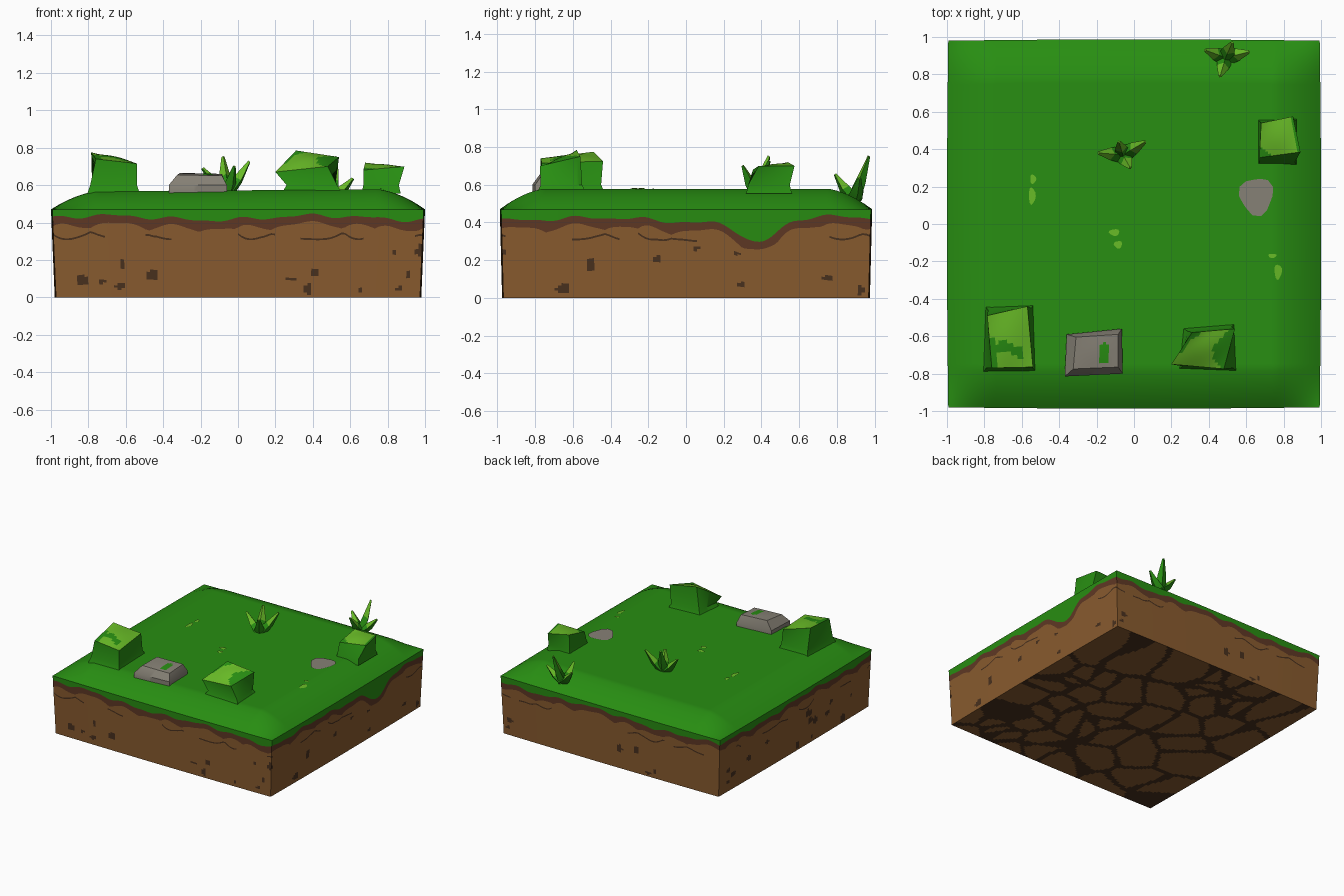
import bpy, bmesh, math, random
from mathutils import Vector

if "Cube" in bpy.data.objects:
    bpy.data.objects.remove(bpy.data.objects["Cube"])
random.seed(4)

def material(name, r, g, b):
    m = bpy.data.materials.new(name)
    m.diffuse_color = (r, g, b, 1)
    m.use_nodes = True
    m.node_tree.nodes["Principled BSDF"].inputs["Base Color"].default_value = m.diffuse_color
    return m

MATS = [material("grass_green", .021, .27, .006), material("light_green", .14, .50, .02),
        material("earth_brown", .25, .105, .028), material("dark_earth", .065, .03, .013),
        material("red_brown", .115, .04, .018), material("stone_grey", .24, .22, .18)]
GREEN, LIGHT, EARTH, DARK, RED, GREY = range(6)

def finish(name, bm, angle=40, weld=True):
    if weld:
        bmesh.ops.remove_doubles(bm, verts=bm.verts, dist=1e-5)
    bmesh.ops.recalc_face_normals(bm, faces=bm.faces)
    me = bpy.data.meshes.new(name)
    bm.to_mesh(me)
    bm.free()
    for m in MATS:
        me.materials.append(m)
    me.shade_smooth()
    me.set_sharp_from_angle(angle=math.radians(angle))
    ob = bpy.data.objects.new(name, me)
    bpy.context.collection.objects.link(ob)
    return ob

def grid_faces(bm, nu, nv, point, mat):
    """Grid of quads from point(i, j), coloured by mat(i, j)."""
    vs = [[bm.verts.new(point(i, j)) for j in range(nv + 1)] for i in range(nu + 1)]
    for i in range(nu):
        for j in range(nv):
            f = bm.faces.new((vs[i][j], vs[i + 1][j], vs[i + 1][j + 1], vs[i][j + 1]))
            f.material_index = mat(i, j)

# ---- ground block ----
N, RIM = 100, .47

def outline(u, v, z):
    h = z / RIM
    return (u * (.973 + .02 * h + .007 * (1 - v * v)),
            v * (.968 + .012 * h + .007 * (1 - u * u)), z)

def ground_z(x, y):
    def ease(d, w):
        t = max(0, min(1, d / w))
        return t * (1.6 - .6 * t)
    a = ease(1 - abs(x), .24) * ease(1 - abs(y), .22)
    return RIM + a * (.102 + .006 * x)

def wave(p, k, ph=0):
    return math.sin(2 * math.pi * k * p / 8 + ph)

def levels(p):
    """Heights of the colour borders at perimeter position p (0 to 8)."""
    q = p + .05 * wave(p, 9) + .03 * wave(p, 14, 1)
    g = .425 + .012 * wave(p, 7) + .008 * wave(p, 23, 2) + .005 * wave(p, 41)
    if 2 < p < 4:
        g -= .015 * math.sin(math.pi * (p - 2) / 2)
    g -= .12 * math.exp(-((p - 3.4) / .13) ** 2)
    scallop = abs(math.sin(math.pi * 4 * q))
    r = g - .055 + .025 * scallop ** .6 - .01
    s = min(.36, r - .012) - .045 * scallop ** .7
    return s, r, g

def perimeter(p):
    k, t = int(p) // 2 % 4, p % 2 - 1
    return [(t, -1), (1, t), (-t, 1), (-1, -t)][k]

LOW = 24
SPOTS = [(random.uniform(0, 8), random.uniform(.02, .28), random.uniform(.012, .035),
          random.uniform(.01, .035)) for _ in range(44)]

def side_point(i, j):
    p = 8 * i / (4 * N)
    s, r, g = levels(p)
    zs = [(s - .01) * k / LOW for k in range(LOW + 1)] + [s, r, g, RIM]
    return outline(*perimeter(p), zs[j])

def side_mat(i, j):
    p = 8 * (i + .5) / (4 * N)
    if j > LOW:
        return (EARTH, RED, GREEN)[j - LOW - 1]
    if j == LOW:
        return DARK if wave(p, 17) + wave(p, 6, 1) > .1 else EARTH
    z = levels(p)[0] * (j + .5) / LOW
    hit = any(((p - a) / w) ** 2 + ((z - b) / h) ** 2 < 1 for a, b, w, h in SPOTS)
    return DARK if hit else EARTH

def uv(i, j):
    return 2 * i / N - 1, 2 * j / N - 1

def top_point(i, j):
    x, y, _ = outline(*uv(i, j), RIM)
    u, v = uv(i, j)
    return x, y, ground_z(u, v)

# Underside: cobbles separated by dark cracks
CELLS = [(random.uniform(-1, 1), random.uniform(-1, 1)) for _ in range(55)]

def crack(i, j):
    u, v = uv(i + .5, j + .5)
    u, v = u + .03 * math.sin(9 * v), v + .03 * math.sin(8 * u)
    d = sorted(math.hypot(u - a, v - b) for a, b in CELLS)
    return DARK if d[1] - d[0] < .042 else EARTH

bm = bmesh.new()
grid_faces(bm, 4 * N, LOW + 4, side_point, side_mat)
grid_faces(bm, N, N, top_point, lambda i, j: GREEN)
grid_faces(bm, N, N, lambda i, j: outline(*uv(i, j), 0), crack)
finish("ground_block", bm)

# ---- lofted mounds: bushes and the big stone ----
def mound(name, base, top, body, top_rule, flare, dome):
    """base: 4 (x, y), top: 4 (x, y, z), both counter-clockwise from front left."""
    bm = bmesh.new()
    cx, cy = (sum(c[k] for c in base) / 4 for k in (0, 1))
    rings = [[(cx + (x - cx) * flare, cy + (y - cy) * flare, .555) for x, y in base],
             [(x, y, .60) for x, y in base], top]
    n = 14

    def bilinear(i, j):
        a, b = i / n, j / n
        c = [Vector(t) for t in top]
        p = c[0].lerp(c[1], a).lerp(c[3].lerp(c[2], a), b)
        p.z += dome * math.sin(math.pi * a) * math.sin(math.pi * b)
        return p
    grid_faces(bm, n, n, bilinear, lambda i, j: top_rule((i + .5) / n, (j + .5) / n))

    def wall(i, j):
        k, t = i // n % 4, i % n / n
        return Vector(rings[j][k]).lerp(Vector(rings[j][(k + 1) % 4]), t)
    grid_faces(bm, 4 * n, 2, wall, lambda i, j: body)
    finish(name, bm, 35)

mound("bush_left", [(-.79, -.77), (-.54, -.77), (-.55, -.45), (-.78, -.46)],
      [(-.76, -.77, .74), (-.54, -.765, .715), (-.57, -.44, .725), (-.785, -.49, .775)],
      GREEN, lambda a, b: GREEN if abs(b - .28 - .1 * math.sin(5 * a)) < .1 and a < .8
      or (a < .12 and b < .6) else LIGHT, 1.12, .015)
mound("bush_front", [(.26, -.76), (.53, -.77), (.52, -.55), (.28, -.57)],
      [(.2, -.75, .67), (.48, -.775, .70), (.54, -.56, .75), (.31, -.58, .785)],
      GREEN, lambda a, b: LIGHT if .3 < a + .25 * math.sin(3 * b) < .92
      or (a < .3 and b < .35) else GREEN, 1.2, .02)
mound("bush_right", [(.67, .33), (.86, .33), (.86, .55), (.67, .55)],
      [(.67, .355, .68), (.89, .385, .70), (.85, .575, .70), (.68, .54, .72)],
      GREEN, lambda a, b: GREEN if a + b < .3 or a > .93 else LIGHT, 1.1, .01)
mound("large_stone", [(-.37, -.815), (-.06, -.80), (-.065, -.56), (-.36, -.59)],
      [(-.325, -.775, .655), (-.085, -.765, .65), (-.085, -.59, .66), (-.31, -.605, .665)],
      GREY, lambda a, b: GREEN if ((a - .68) / .13) ** 2 + ((b - .45) / .34) ** 2 < 1
      else GREY, 1.0, .004)

# ---- flat patches on the grass ----
def patch(name, x, y, rx, ry, mat):
    bm = bmesh.new()
    ring = []
    for k in range(14):
        a = 2 * math.pi * k / 14
        w = 1 + .12 * math.sin(3 * a + x * 9)
        px, py = x + rx * w * math.cos(a), y + ry * w * math.sin(a)
        ring.append(bm.verts.new((px, py, ground_z(px, py) + .005)))
    bm.faces.new(ring).material_index = mat
    finish(name, bm)

patch("flat_stone", .655, .15, .09, .10, GREY)
for k, (x, y, rx, ry) in enumerate([(-.54, .24, .016, .025), (-.545, .15, .018, .045),
                                    (-.105, -.045, .028, .018), (-.085, -.11, .022, .02),
                                    (.74, -.17, .022, .012), (.77, -.255, .02, .04)]):
    patch(f"grass_fleck_{k + 1}", x, y, rx, ry, LIGHT)

# ---- grass tufts: bent four-sided blades ----
def tuft(name, x, y, tips):
    bm = bmesh.new()
    z0 = ground_z(x, y) - .02
    root = Vector((x, y, z0))
    for tip in tips:
        tip = Vector(tip)
        out = Vector((tip.x - x, tip.y - y, 0))
        side = Vector((-out.y, out.x, 0)).normalized()
        out.normalize()
        mid = root.lerp(tip, .5) + Vector((0, 0, -.012))
        rings = []
        for c, w in ((root, .045), (mid, .034), (tip, .009)):
            rings.append([bm.verts.new(c + o) for o in
                          (side * w, out * w * .7 - Vector((0, 0, w * .4)), -side * w,
                           Vector((0, 0, w * .6)) - out * w * .7)])
        for a, b, seg in ((rings[0], rings[1], 0), (rings[1], rings[2], 1)):
            for k in range(4):
                f = bm.faces.new((a[k], a[(k + 1) % 4], b[(k + 1) % 4], b[k]))
                f.material_index = LIGHT if seg and k > 1 else GREEN
        bm.faces.new(rings[2]).material_index = LIGHT
    finish(name, bm, 30, weld=False)

tuft("middle_tuft", -.06, .37, [(-.19, .38, .69), (-.08, .44, .75), (.06, .44, .725),
                                (-.02, .30, .70)])
tuft("back_tuft", .49, .89, [(.38, .93, .64), (.525, .97, .75), (.615, .92, .635),
                             (.46, .79, .655)])
